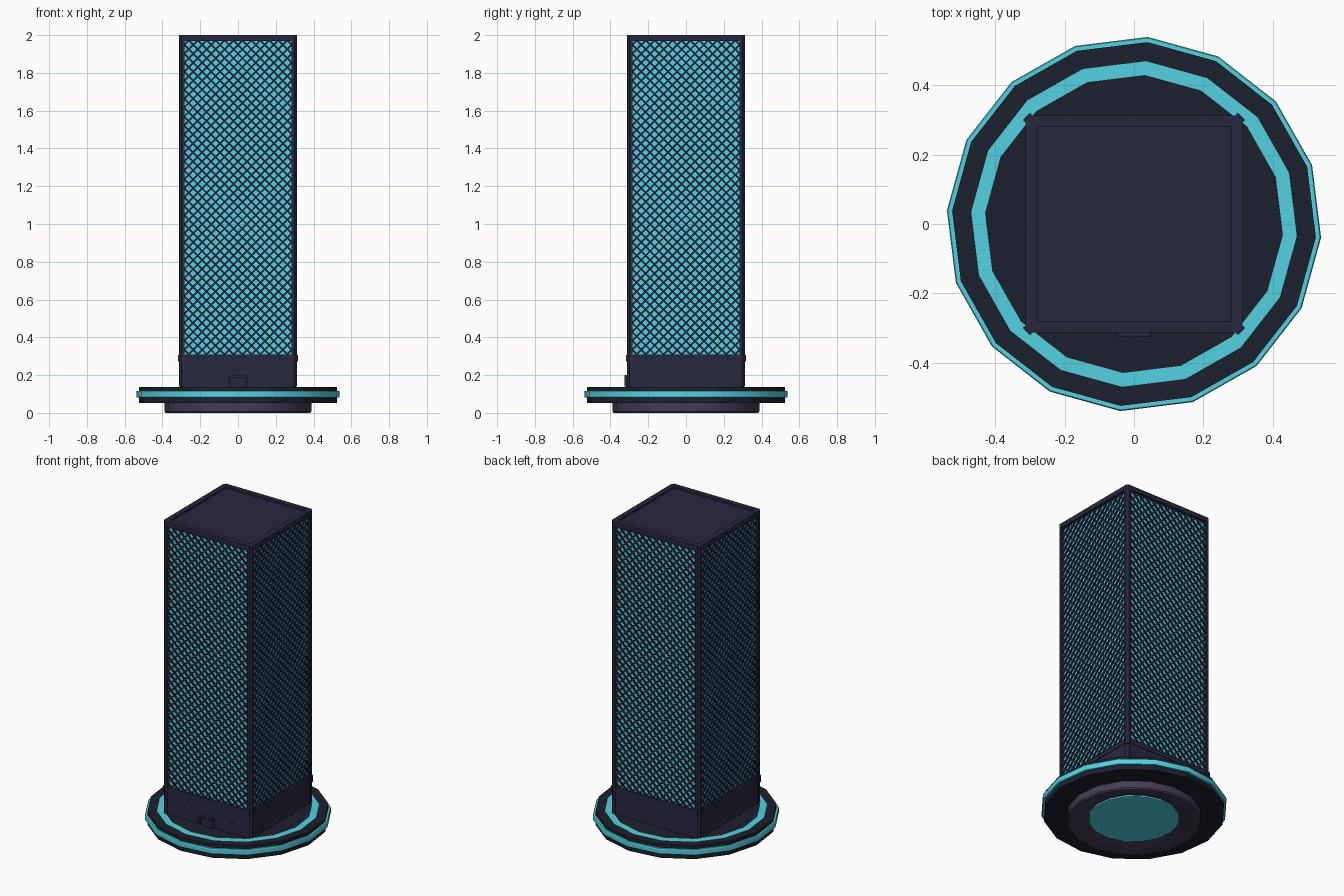
import bpy, bmesh, math
from mathutils import Matrix, Vector

if "Cube" in bpy.data.objects:
    bpy.data.objects.remove(bpy.data.objects["Cube"])


def material(name, rgb):
    m = bpy.data.materials.new(name)
    m.diffuse_color = (*rgb, 1)
    m.use_nodes = True
    m.node_tree.nodes["Principled BSDF"].inputs["Base Color"].default_value = m.diffuse_color
    return m


CYAN = material("cyan_glow", (0.09, 0.64, 0.76))
BODY = material("dark_indigo", (0.022, 0.021, 0.05))
DISC = material("dark_slate", (0.012, 0.015, 0.026))
FOOT = material("dusky_purple", (0.06, 0.045, 0.085))


def finish(name, bm, mat, smooth=False):
    bmesh.ops.recalc_face_normals(bm, faces=bm.faces)
    me = bpy.data.meshes.new(name)
    bm.to_mesh(me)
    bm.free()
    me.materials.append(mat)
    ob = bpy.data.objects.new(name, me)
    bpy.context.collection.objects.link(ob)
    if smooth:
        bpy.ops.object.select_all(action='DESELECT')
        bpy.context.view_layer.objects.active = ob
        ob.select_set(True)
        bpy.ops.object.shade_smooth_by_angle(angle=math.radians(30))
    return ob


def add_box(bm, lo, hi, matrix=Matrix()):
    lo, hi = Vector(lo), Vector(hi)
    size = hi - lo
    bmesh.ops.create_cube(bm, size=1, matrix=matrix @ Matrix.Translation((lo + hi) / 2)
                          @ Matrix.Diagonal((*size, 1)))


def lathe(name, profile, mat, smooth=False, sides=16):
    # closed (radius, z) loop turned around z; radius 0 points merge on the axis
    bm = bmesh.new()
    rings = []
    for i in range(sides):
        a = math.radians(-4.2) + math.tau * i / sides
        rings.append([bm.verts.new((r * math.cos(a), r * math.sin(a), z)) for r, z in profile])
    n = len(profile)
    for i in range(sides):
        p, q = rings[i], rings[(i + 1) % sides]
        for j in range(n):
            k = (j + 1) % n
            if profile[j][0] + profile[k][0] > 0:
                bm.faces.new((p[j], p[k], q[k], q[j]))
    bmesh.ops.remove_doubles(bm, verts=bm.verts, dist=1e-5)
    return finish(name, bm, mat, smooth)


def prism(bm, outline, z0, z1):
    lower = [bm.verts.new((x, y, z0)) for x, y in outline]
    face = bm.faces.new(lower)
    new = bmesh.ops.extrude_face_region(bm, geom=[face])["geom"]
    bmesh.ops.translate(bm, vec=(0, 0, z1 - z0),
                        verts=[v for v in new if isinstance(v, bmesh.types.BMVert)])


def chamfered(h, c):
    return [(h, c - h), (h, h - c), (h - c, h), (c - h, h),
            (-h, h - c), (-h, c - h), (c - h, -h), (h - c, -h)]


TURNS = [Matrix.Rotation(math.pi / 2 * k, 4, 'Z') for k in range(4)]

# Round base: hollow foot, lens, disc and glowing rings
lathe("foot", [(0, 0.055), (0.39, 0.055), (0.39, 0.008), (0.383, 0), (0.33, 0),
               (0.262, 0.03), (0, 0.03)], FOOT, True)
lathe("foot_lens", [(0, 0.02), (0.264, 0.02), (0.264, 0.035), (0, 0.035)], CYAN)
lathe("base_disc", [(0, 0.052), (0.525, 0.052), (0.525, 0.137), (0.47, 0.137),
                    (0.47, 0.131), (0.43, 0.131), (0.43, 0.135), (0, 0.135)], DISC)
lathe("rim_light", [(0.52, 0.082), (0.537, 0.082), (0.54, 0.087), (0.54, 0.111),
                    (0.537, 0.116), (0.52, 0.116)], CYAN, True)
lathe("top_light_ring", [(0.43, 0.125), (0.47, 0.125), (0.47, 0.137), (0.43, 0.137)], CYAN)

# Lower housing
bm = bmesh.new()
prism(bm, chamfered(0.306, 0.015), 0.13, 0.31)
finish("lower_housing", bm, BODY)

# Glowing core behind the lattice
bm = bmesh.new()
add_box(bm, (-0.296, -0.296, 0.3), (0.296, 0.296, 1.975))
finish("light_core", bm, CYAN)

# Corner posts with chamfered outer edge, and corner clips at their feet
bm = bmesh.new()
clips = bmesh.new()
for t in TURNS:
    for b, a, h, c, z0, z1 in ((bm, 0.283, 0.312, 0.013, 0.14, 2.0),
                               (clips, 0.295, 0.318, 0.016, 0.272, 0.307)):
        shape = [(a, a), (h, a), (h, h - c), (h - c, h), (a, h)]
        prism(b, [(t @ Vector((x, y, 0))).xy for x, y in shape], z0, z1)
finish("corner_posts", bm, BODY)
finish("corner_clips", clips, BODY)

# Top and bottom rails, recessed lid
bm = bmesh.new()
for t in TURNS:
    add_box(bm, (-0.285, -0.312, 1.97), (0.285, -0.28, 2.0), t)
    add_box(bm, (-0.285, -0.31, 0.285), (0.285, -0.28, 0.31), t)
finish("rails", bm, BODY)
bm = bmesh.new()
add_box(bm, (-0.29, -0.29, 1.96), (0.29, -0.29 + 0.58, 1.988))
finish("lid", bm, BODY)

# Diagonal lattice on all four sides: 45 degree strands clipped to the panel
W, Z0, Z1, PITCH, STRAND = 0.285, 0.31, 1.97, 0.0475, 0.0092
bm = bmesh.new()
for t in TURNS:
    for s in (1, -1):
        n = int((2 * W + Z1 - Z0) / PITCH) + 1
        for i in range(n):
            # strand runs z = start + (s*u + W), for u across the panel
            start = Z0 - 2 * W + (i + 0.5) * PITCH
            d0, d1 = max(0, Z0 - start), min(2 * W, Z1 - start)
            if d1 - d0 < 0.005:
                continue
            mid = (d0 + d1) / 2
            half = (d1 - d0) / math.sqrt(2)
            place = (t @ Matrix.Translation((s * (mid - W), -0.299, start + mid))
                     @ Matrix.Rotation(-s * math.pi / 4, 4, 'Y'))
            add_box(bm, (-half, -0.005, -STRAND / 2), (half, 0.005, STRAND / 2), place)
finish("lattice", bm, BODY)

# Front port: hooded frame with recessed face
bm = bmesh.new()
for lo, hi in (((-0.05, -0.325, 0.14), (-0.04, -0.30, 0.19)),
               ((0.04, -0.325, 0.14), (0.05, -0.30, 0.19)),
               ((-0.046, -0.325, 0.188), (0.046, -0.30, 0.2)),
               ((-0.04, -0.317, 0.137), (0.04, -0.30, 0.19))):
    add_box(bm, lo, hi)
finish("front_port", bm, BODY)

# Small screws and buttons on the housing
bm = bmesh.new()
for x, z, r in ((-0.165, 0.21, 0.005), (0.16, 0.2, 0.007), (0.18, 0.2, 0.007)):
    bmesh.ops.create_cone(bm, cap_ends=True, segments=8, radius1=r, radius2=r, depth=0.008,
                          matrix=Matrix.Translation((x, -0.307, z))
                          @ Matrix.Rotation(math.pi / 2, 4, 'X'))
bmesh.ops.create_cone(bm, cap_ends=True, segments=12, radius1=0.012, radius2=0.012, depth=0.008,
                      matrix=Matrix.Translation((0.307, -0.2, 0.175))
                      @ Matrix.Rotation(math.pi / 2, 4, 'Y'))
finish("buttons", bm, BODY)
